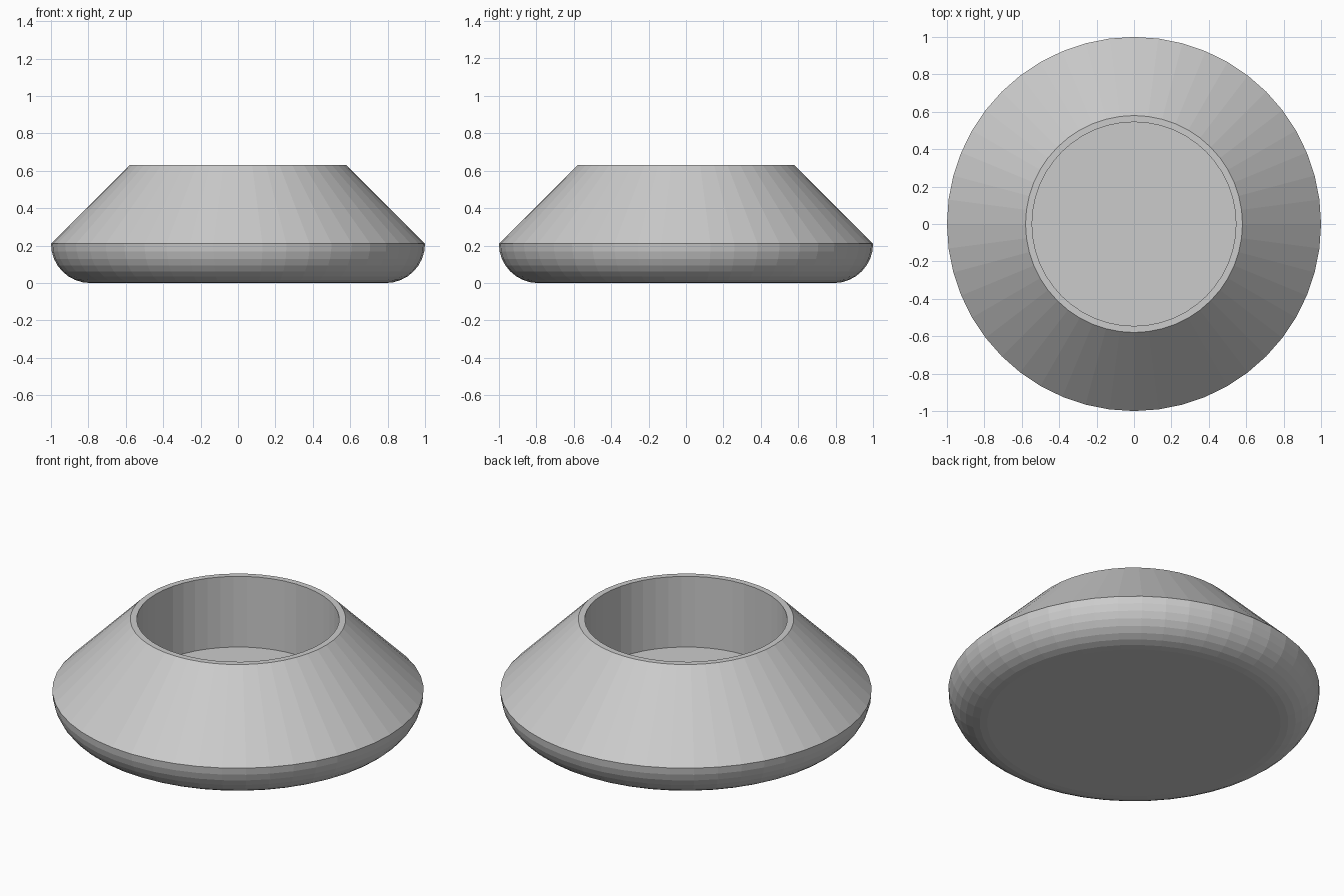
import bpy, bmesh
from math import sin, cos, pi, radians

if "Cube" in bpy.data.objects:
    bpy.data.objects.remove(bpy.data.objects["Cube"])

SIDES = 48
R_FILLET = 0.21

# half profile (radius, height): base, rounded underside, sloped side, rim, well
profile = [(0.0, 0.0)]
for i in range(9):
    a = pi / 2 * i / 8
    profile.append((1 - R_FILLET + R_FILLET * sin(a), R_FILLET - R_FILLET * cos(a)))
profile += [(0.58, 0.63), (0.545, 0.63), (0.545, 0.21), (0.0, 0.21)]

# revolve the profile around z
bm = bmesh.new()
verts = [bm.verts.new((r, 0, z)) for r, z in profile]
edges = [bm.edges.new(pair) for pair in zip(verts, verts[1:])]
bmesh.ops.spin(bm, geom=verts + edges, cent=(0, 0, 0), axis=(0, 0, 1),
               angle=2 * pi, steps=SIDES, use_duplicate=False)
bmesh.ops.remove_doubles(bm, verts=bm.verts, dist=1e-4)
bmesh.ops.dissolve_degenerate(bm, edges=bm.edges, dist=1e-5)
# merge the flat base and well floor into single discs
bmesh.ops.dissolve_limit(bm, angle_limit=radians(0.5), verts=bm.verts, edges=bm.edges)
bmesh.ops.recalc_face_normals(bm, faces=bm.faces)

mesh = bpy.data.meshes.new("tapered_bowl")
bm.to_mesh(mesh)
bm.free()
bowl = bpy.data.objects.new("tapered_bowl", mesh)
bpy.context.collection.objects.link(bowl)
